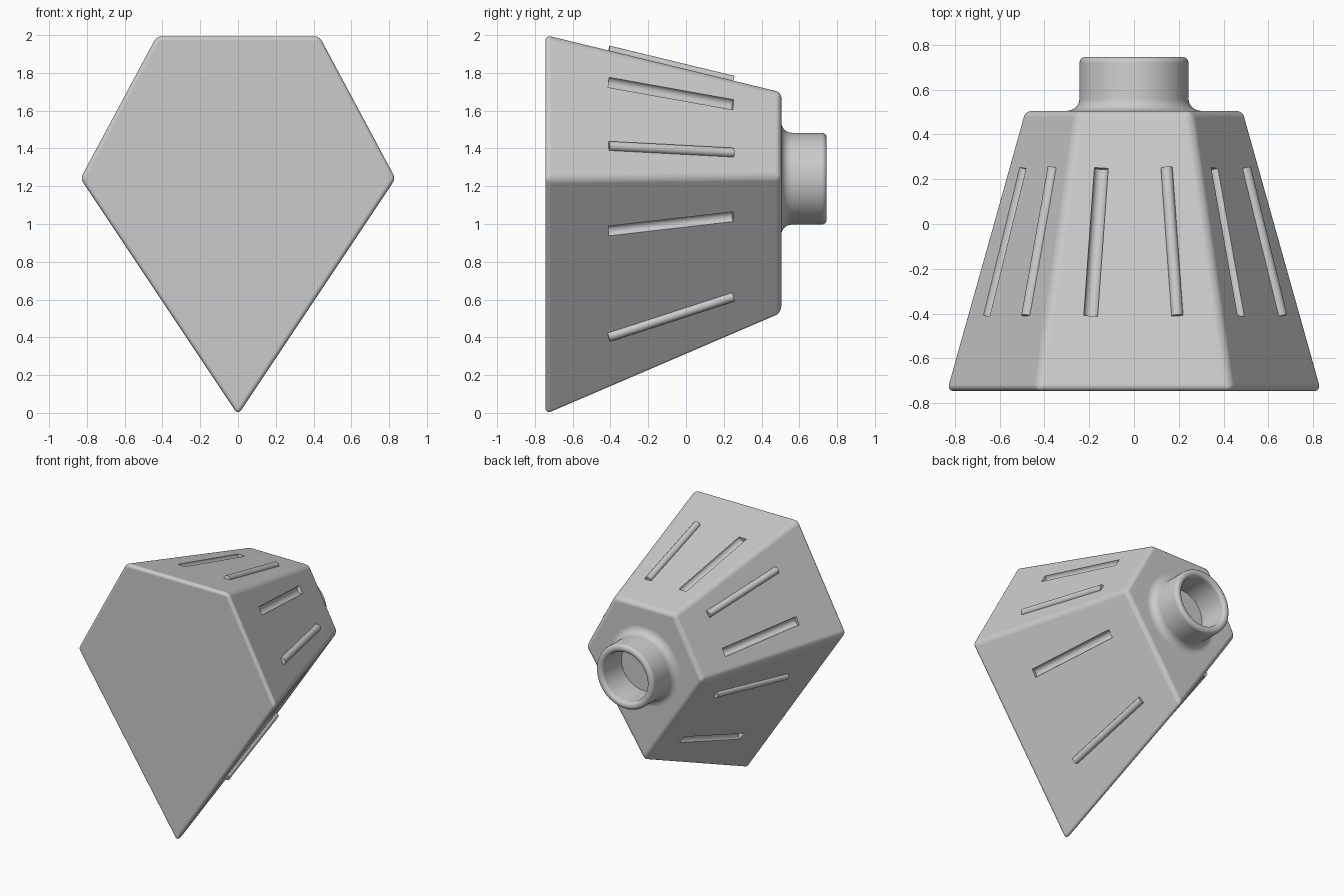
import bpy, bmesh, math
from mathutils import Vector, Matrix

cube = bpy.data.objects.get("Cube")
if cube:
    bpy.data.objects.remove(cube, do_unlink=True)

grey = bpy.data.materials.new("light_grey")
grey.use_nodes = True
colour = (0.6, 0.6, 0.6, 1)
grey.diffuse_color = colour
grey.node_tree.nodes["Principled BSDF"].inputs["Base Color"].default_value = colour

FRONT, BACK = -0.745, 0.505     # body depth
TAPER, AXIS_Z = 0.585, 1.27     # back scale and height of the taper axis
OUTLINE = [(-0.435, 2.0), (0.435, 2.0), (0.842, 1.24), (0, -0.022), (-0.842, 1.24)]


def tapered(x, z, y):
    """Point of the front outline carried back to depth y along the taper."""
    s = 1 + (TAPER - 1) * (y - FRONT) / (BACK - FRONT)
    return Vector((x * s, y, AXIS_Z + (z - AXIS_Z) * s))


def make_object(name, bm):
    bmesh.ops.recalc_face_normals(bm, faces=bm.faces)
    mesh = bpy.data.meshes.new(name)
    bm.to_mesh(mesh)
    bm.free()
    mesh.materials.append(grey)
    ob = bpy.data.objects.new(name, mesh)
    bpy.context.collection.objects.link(ob)
    return ob


def activate(ob):
    bpy.ops.object.select_all(action='DESELECT')
    ob.select_set(True)
    bpy.context.view_layer.objects.active = ob


def smooth(ob):
    activate(ob)
    bpy.ops.object.shade_smooth_by_angle(angle=math.radians(35))


def rods(name, fraction, radius):
    """One rod on every side face, at a fraction of the way along the face."""
    bm = bmesh.new()
    for i, (ax, az) in enumerate(OUTLINE):
        bx, bz = OUTLINE[(i + 1) % len(OUTLINE)]
        x, z = ax + (bx - ax) * fraction, az + (bz - az) * fraction
        start, end = tapered(x, z, -0.41), tapered(x, z, 0.25)
        axis = end - start
        turn = axis.to_track_quat('Z', 'Y').to_matrix().to_4x4()
        bmesh.ops.create_cone(bm, cap_ends=True, segments=32, radius1=radius,
                              radius2=radius, depth=axis.length,
                              matrix=Matrix.Translation((start + end) / 2) @ turn)
    return make_object(name, bm)


# Tapered five-sided body with rounded edges
bm = bmesh.new()
front = [bm.verts.new(tapered(x, z, FRONT)) for x, z in OUTLINE]
back = [bm.verts.new(tapered(x, z, BACK)) for x, z in OUTLINE]
bm.faces.new(front)
bm.faces.new(back)
for i in range(len(front)):
    j = (i + 1) % len(front)
    bm.faces.new((front[i], front[j], back[j], back[i]))
body = make_object("body", bm)
bevel = body.modifiers.new("rounded_edges", 'BEVEL')
bevel.width = 0.03
bevel.offset_type = 'OFFSET'
bevel.segments = 5
bevel.limit_method = 'NONE'

# Grooves cut into each side
cutter = rods("groove_cutter", 0.25, 0.031)
cutter.hide_render = True
cut = body.modifiers.new("grooves", 'BOOLEAN')
cut.operation = 'DIFFERENCE'
cut.solver = 'EXACT'
cut.object = cutter
activate(body)
for name in ("rounded_edges", "grooves"):
    bpy.ops.object.modifier_apply(modifier=name)
bpy.data.objects.remove(cutter, do_unlink=True)
smooth(body)
weighted = body.modifiers.new("even_shading", 'WEIGHTED_NORMAL')
weighted.keep_sharp = True

# Matching raised ribs
smooth(rods("ribs", 0.75, 0.026))


# Hollow round neck, turned from a profile of (radius, depth)
def arc(r, y, size, a0, a1, steps=6):
    angles = [math.radians(a0 + (a1 - a0) * k / steps) for k in range(steps + 1)]
    return [(r + size * math.cos(a), y + size * math.sin(a)) for a in angles]


TIP, R_OUT, R_IN, FILLET, LIP = 0.745, 0.243, 0.187, 0.055, 0.026
profile = arc(R_OUT + FILLET, BACK + FILLET, FILLET, 270, 180)
profile += arc(R_OUT - LIP, TIP - LIP, LIP, 0, 90)
profile += arc(R_IN + LIP, TIP - LIP, LIP, 90, 180)
profile += [(R_IN, BACK + 0.006), (0, BACK + 0.006)]

bm = bmesh.new()
points = [bm.verts.new((r, y, 0)) for r, y in profile]
edges = [bm.edges.new(pair) for pair in zip(points, points[1:])]
bmesh.ops.spin(bm, geom=points + edges, cent=(0, 0, 0), axis=(0, 1, 0),
               angle=math.tau, steps=64)
bmesh.ops.remove_doubles(bm, verts=bm.verts, dist=0.0001)
bmesh.ops.translate(bm, verts=bm.verts, vec=(0, 0, 1.24))
neck = make_object("neck", bm)

# Make the neck surface face outward
top_face = max(neck.data.polygons, key=lambda p: p.center.y)
if top_face.normal.y < 0:
    neck.data.flip_normals()
smooth(neck)
